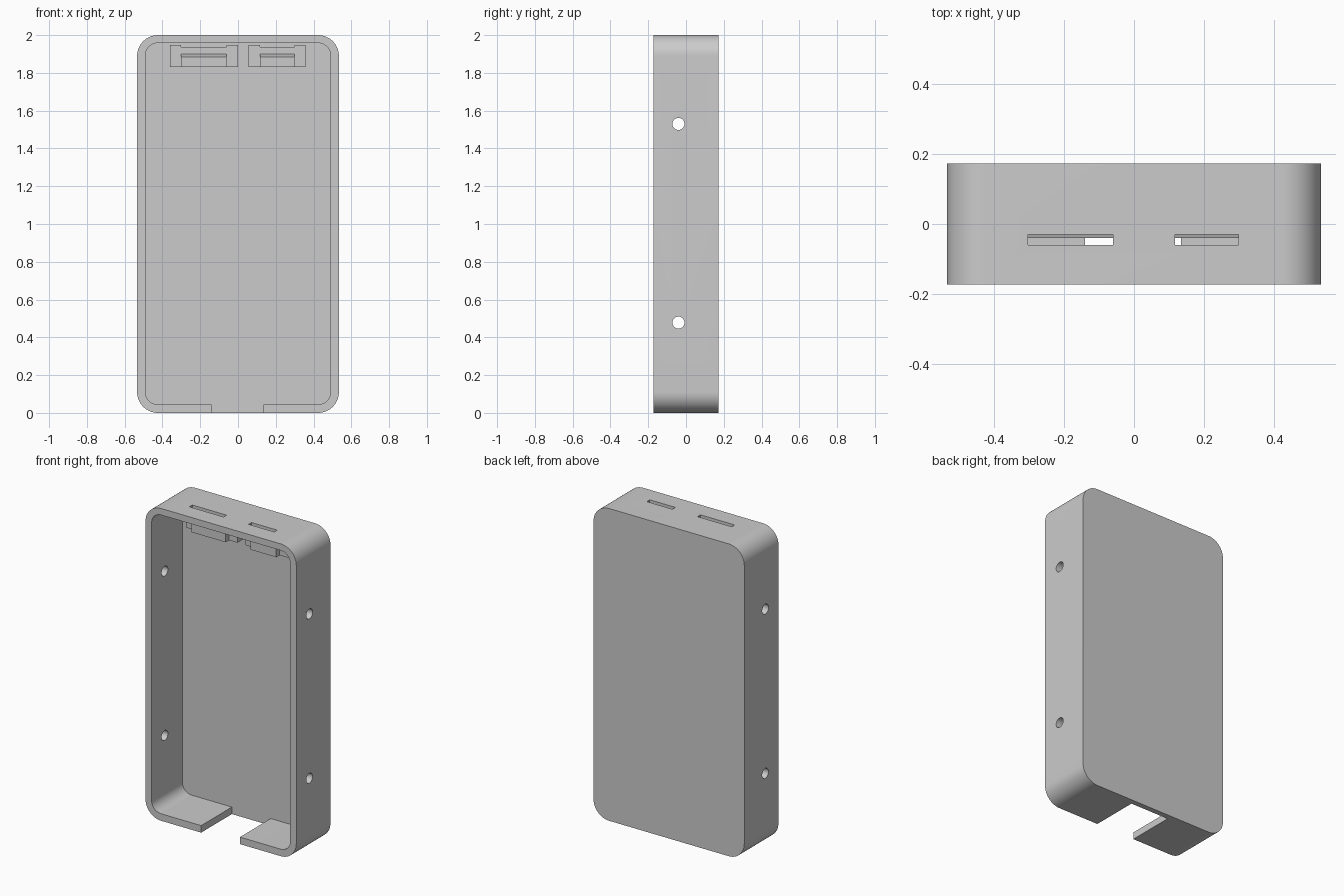
import bpy, bmesh, math
from mathutils import Vector

if "Cube" in bpy.data.objects:
    bpy.data.objects.remove(bpy.data.objects["Cube"])

grey = bpy.data.materials.new("plain_grey")
grey.use_nodes = True
GREY = (0.6, 0.6, 0.6, 1)
grey.diffuse_color = GREY
grey.node_tree.nodes["Principled BSDF"].inputs["Base Color"].default_value = GREY


def extrude(name, points, direction):
    """Solid made by sweeping a flat outline along a direction."""
    bm = bmesh.new()
    face = bm.faces.new([bm.verts.new(p) for p in points])
    swept = bmesh.ops.extrude_face_region(bm, geom=[face])["geom"]
    verts = [v for v in swept if isinstance(v, bmesh.types.BMVert)]
    bmesh.ops.translate(bm, verts=verts, vec=direction)
    bmesh.ops.recalc_face_normals(bm, faces=bm.faces)
    mesh = bpy.data.meshes.new(name)
    bm.to_mesh(mesh)
    bm.free()
    obj = bpy.data.objects.new(name, mesh)
    bpy.context.collection.objects.link(obj)
    mesh.materials.append(grey)
    return obj


def box(name, x0, x1, y0, y1, z0, z1):
    outline = [(x0, y0, z0), (x1, y0, z0), (x1, y1, z0), (x0, y1, z0)]
    return extrude(name, outline, Vector((0, 0, z1 - z0)))


def rounded_slab(name, half, z0, z1, radius, y0, y1, steps=16):
    corners = [(half - radius, z1 - radius), (radius - half, z1 - radius),
               (radius - half, z0 + radius), (half - radius, z0 + radius)]
    points = []
    for i, (cx, cz) in enumerate(corners):
        for s in range(steps + 1):
            a = math.pi / 2 * (i + s / steps)
            points.append((cx + radius * math.cos(a), y0, cz + radius * math.sin(a)))
    return extrude(name, points, Vector((0, y1 - y0, 0)))


def cut(target, cutter):
    cutter.hide_render = True
    mod = target.modifiers.new("cut", 'BOOLEAN')
    mod.operation = 'DIFFERENCE'
    mod.solver = 'EXACT'
    mod.object = cutter
    bpy.context.view_layer.objects.active = target
    bpy.ops.object.modifier_apply(modifier=mod.name)
    bpy.data.objects.remove(cutter)


FRONT, BACK, INNER_BACK = -0.173, 0.173, 0.138
HOLE_Y = -0.04

# Open-fronted tray with rounded corners
case = rounded_slab("case", 0.534, 0, 2, 0.11, FRONT, BACK)
cut(case, rounded_slab("cavity", 0.491, 0.045, 1.958, 0.067, FRONT - 0.1, INNER_BACK))

# Gap in the bottom wall
cut(case, box("bottom_gap", -0.14, 0.135, FRONT - 0.1, INNER_BACK, -0.1, 0.2))

# Screw holes through both side walls
for z in (0.478, 1.53):
    ring = [(-1, HOLE_Y + 0.032 * math.cos(a), z + 0.032 * math.sin(a))
            for a in (math.tau * i / 32 for i in range(32))]
    cut(case, extrude("screw_hole", ring, Vector((2, 0, 0))))

# Slots in the top wall, each with a clip block behind it
CLIP = [(INNER_BACK, 1.83), (-0.04, 1.83), (-0.04, 1.885),
        (0, 1.9), (0, 1.938), (INNER_BACK, 1.938)]
SOCKETS = {"wide": (-0.36, -0.303, -0.06, 0), "narrow": (0.056, 0.117, 0.299, 0.357)}
for size, (x0, x1, x2, x3) in SOCKETS.items():
    cut(case, box("slot", x1, x2, -0.06, -0.03, 1.9, 2.1))
    box(size + "_clip_right_end", x0, x1, -0.006, INNER_BACK, 1.83, 1.948)
    box(size + "_clip_left_end", x2, x3, -0.006, INNER_BACK, 1.83, 1.948)
    extrude(size + "_clip_ledge", [(x1, y, z) for y, z in CLIP], Vector((x2 - x1, 0, 0)))

# Smooth rounded corners, sharp edges elsewhere
bpy.ops.object.select_all(action='DESELECT')
case.select_set(True)
bpy.context.view_layer.objects.active = case
bpy.ops.object.shade_smooth_by_angle(angle=math.radians(30))
